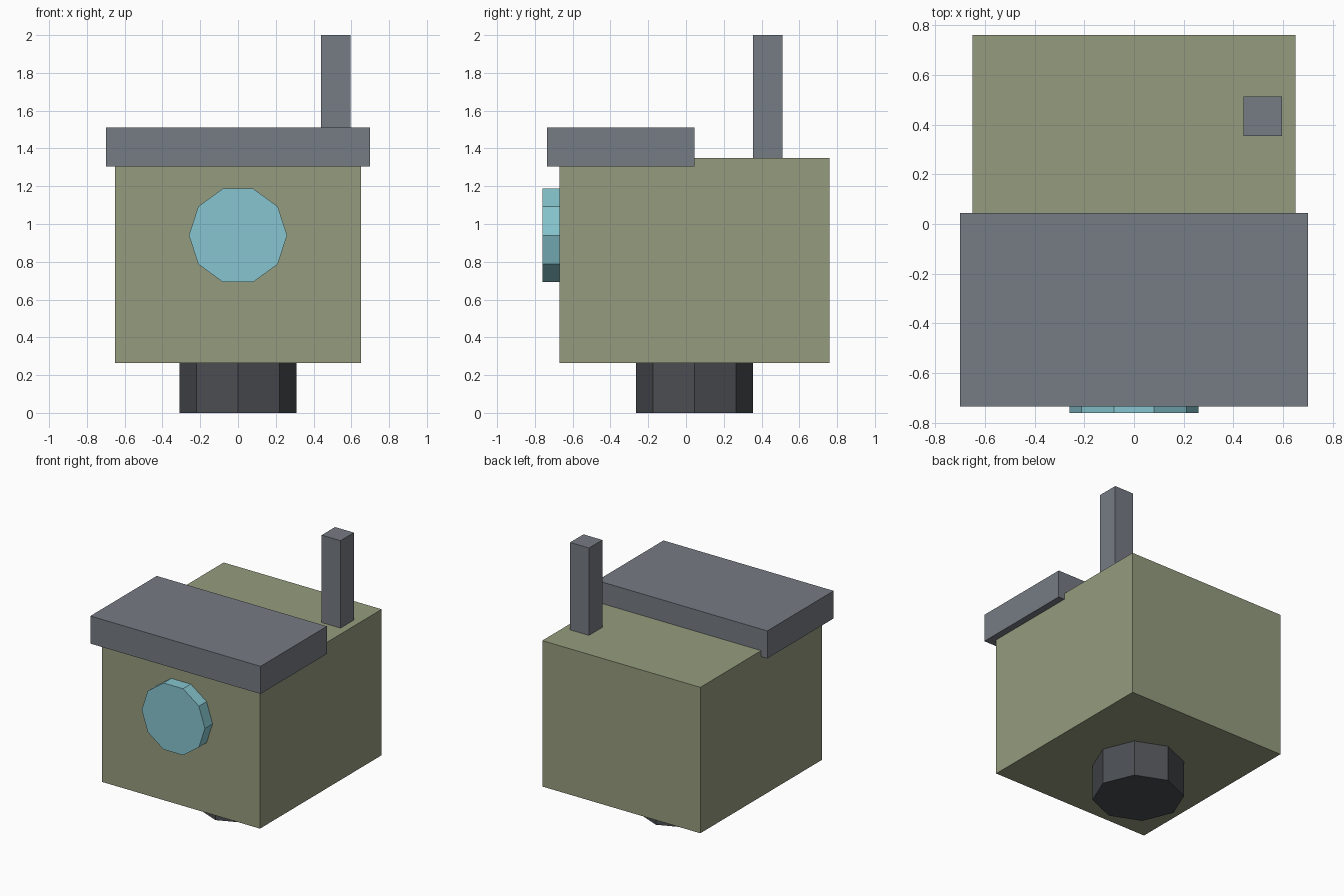
import bpy
import math

if "Cube" in bpy.data.objects:
    bpy.data.objects.remove(bpy.data.objects["Cube"])


def material(name, rgb):
    m = bpy.data.materials.new(name)
    m.diffuse_color = (*rgb, 1)
    m.use_nodes = True
    m.node_tree.nodes["Principled BSDF"].inputs["Base Color"].default_value = m.diffuse_color
    return m


olive = material("olive", (0.30, 0.33, 0.21))
slate = material("slate grey", (0.18, 0.20, 0.23))
charcoal = material("charcoal", (0.07, 0.076, 0.085))
cyan = material("pale cyan", (0.24, 0.56, 0.62))


def finish(name, mat):
    ob = bpy.context.object
    ob.name = name
    ob.data.materials.append(mat)
    bpy.ops.object.transform_apply(location=False, rotation=True, scale=True)
    return ob


def box(name, x, y, z, mat):
    """Box from (min, max) ranges on each axis."""
    ranges = (x, y, z)
    bpy.ops.mesh.primitive_cube_add(size=1, location=[(a + b) / 2 for a, b in ranges])
    bpy.context.object.scale = [b - a for a, b in ranges]
    return finish(name, mat)


def prism(name, sides, radius, depth, location, rotation, mat):
    bpy.ops.mesh.primitive_cylinder_add(vertices=sides, radius=radius, depth=depth,
                                        location=location, rotation=rotation)
    return finish(name, mat)


# Head block, overhanging brim and rear antenna
box("head", (-0.65, 0.65), (-0.67, 0.76), (0.265, 1.35), olive)
box("brim", (-0.70, 0.70), (-0.735, 0.045), (1.305, 1.51), slate)
box("antenna", (0.44, 0.595), (0.355, 0.512), (1.30, 2.0), slate)

# Octagonal neck underneath
prism("neck", 8, 0.31, 0.285, (0, 0.045, 0.1425), (0, 0, 0), charcoal)

# Ten-sided eye on the front, with corners pointing left and right
prism("eye", 10, 0.26, 0.11, (0, -0.705, 0.94),
      (math.pi / 2, math.pi / 2, 0), cyan)
